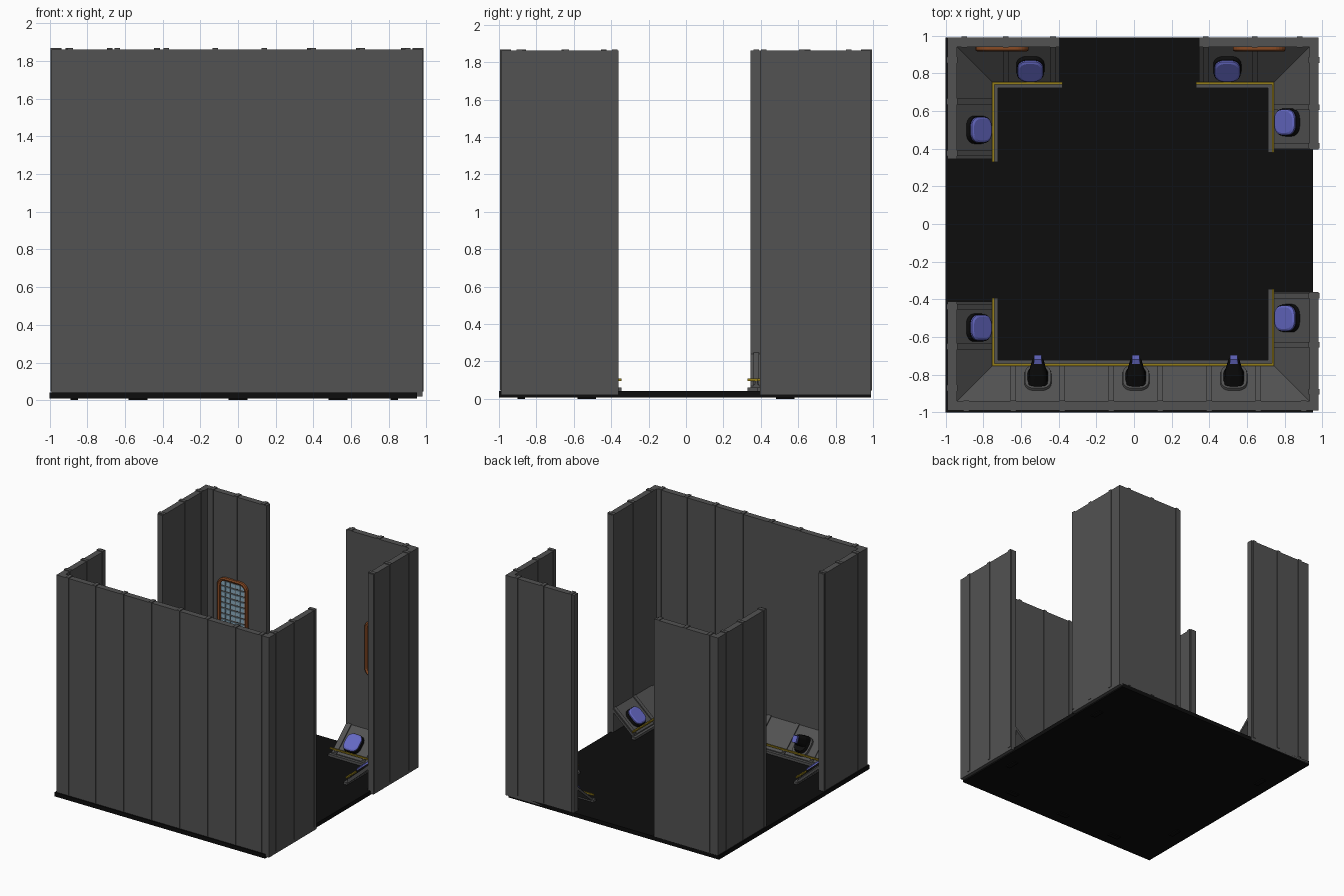
import bpy, bmesh, math
from mathutils import Matrix, Vector

if "Cube" in bpy.data.objects:
    bpy.data.objects.remove(bpy.data.objects["Cube"])

def material(name, rgb):
    m = bpy.data.materials.new(name)
    m.diffuse_color = (*rgb, 1)
    m.use_nodes = True
    m.node_tree.nodes["Principled BSDF"].inputs["Base Color"].default_value = m.diffuse_color
    return m

GREY = material("dark_grey", (0.085, 0.085, 0.085))
BLACK = material("black", (0.004, 0.004, 0.004))
BLUE = material("blue", (0.13, 0.14, 0.55))
YELLOW = material("yellow", (0.3, 0.21, 0.01))
BROWN = material("brown", (0.25, 0.07, 0.018))
GLASS = material("glass", (0.27, 0.43, 0.54))

def finish(name, bm, mat):
    bmesh.ops.recalc_face_normals(bm, faces=bm.faces)
    me = bpy.data.meshes.new(name)
    bm.to_mesh(me)
    bm.free()
    me.materials.append(mat)
    ob = bpy.data.objects.new(name, me)
    bpy.context.collection.objects.link(ob)
    return ob

def loft(bm, rings, closed=False):
    """Skin closed rings of points; cap the ends unless the loft is closed."""
    vs = [[bm.verts.new(p) for p in r] for r in rings]
    n = len(vs[0])
    pairs = list(zip(vs, vs[1:])) + ([(vs[-1], vs[0])] if closed else [])
    for a, b in pairs:
        for i in range(n):
            bm.faces.new((a[i], a[(i + 1) % n], b[(i + 1) % n], b[i]))
    if not closed:
        bm.faces.new(vs[0])
        bm.faces.new(vs[-1])

def sweep(bm, path, profile):
    """Path points (x, y, inward x, inward y); profile points (inset, z)."""
    loft(bm, [[(x + ix * d, y + iy * d, z) for d, z in profile]
              for x, y, ix, iy in path])

def box(bm, lo, hi):
    sweep(bm, [(0, lo[1], 1, 0), (0, hi[1], 1, 0)],
          [(lo[0], lo[2]), (hi[0], lo[2]), (hi[0], hi[2]), (lo[0], hi[2])])

def rect(d0, z0, d1, z1):
    return [(d0, z0), (d1, z0), (d1, z1), (d0, z1)]

def rounded(a, b, r, z=0, n=6):
    pts = []
    for k, (sx, sy) in enumerate([(1, 1), (-1, 1), (-1, -1), (1, -1)]):
        for i in range(n + 1):
            t = math.pi / 2 * (k + i / n)
            pts.append(Vector((sx * (a - r) + r * math.cos(t),
                               sy * (b - r) + r * math.sin(t), z)))
    return pts

def pad(name, M, a, b, r, levels, mat):
    """Rounded block; levels are (height, scale)."""
    bm = bmesh.new()
    loft(bm, [[M @ p for p in rounded(a * s, b * s, r * s, z)] for z, s in levels])
    return finish(name, bm, mat)

L, R, F, B = -0.99, 0.98, -0.99, 0.99
SIDES = {"left": (1, 0), "right": (-1, 0), "front": (0, 1), "back": (0, -1)}

def at(side, s):
    ix, iy = SIDES[side]
    x = {"left": L, "right": R}.get(side, s)
    y = {"front": F, "back": B}.get(side, s)
    return (x, y, ix, iy)

def wall_frame(side, s, d, z, tilt=0):
    """Frame with x along the wall, y inward, z up, tipped by tilt."""
    x, y, ix, iy = at(side, s)
    m = Matrix(((iy, ix, 0), (-ix, iy, 0), (0, 0, 1))).to_4x4()
    return (Matrix.Translation((x + ix * d, y + iy * d, z)) @ m
            @ Matrix.Rotation(-tilt, 4, 'X'))

# Floor slab with small feet
bm = bmesh.new()
box(bm, (-1, -1, 0.008), (0.95, 0.99, 0.042))
for x in (-0.53, 0.0, 0.53):
    box(bm, (x - 0.05, -0.9, 0), (x + 0.05, -0.86, 0.01))
for x in (-0.87, 0.83):
    for y in (-0.53, 0.53):
        box(bm, (x - 0.02, y - 0.05, 0), (x + 0.02, y + 0.05, 0.01))
finish("floor", bm, BLACK)

# Three wall runs, each with a sloped panel, curb and rail following the corners
runs = {
    "back_left": [at("left", 0.345), (L, B, 1, -1), at("back", -0.395)],
    "back_right": [at("back", 0.345), (R, B, -1, -1), at("right", 0.395)],
    "front": [at("right", -0.36), (R, F, -1, 1), (L, F, 1, 1), at("left", -0.41)],
}
for name, path in runs.items():
    for part, profile, mat in (
            ("wall", rect(0, 0.02, 0.05, 1.862), GREY),
            ("slope", [(0.05, 0.24), (0.245, 0.07), (0.245, 0.045), (0.05, 0.215)], GREY),
            ("curb", rect(0.235, 0.04, 0.268, 0.062), GREY),
            ("rail", rect(0.237, 0.096, 0.249, 0.108), YELLOW)):
        bm = bmesh.new()
        pts = path
        if part in ("curb", "rail"):  # these overhang the openings a little
            pts = list(path)
            for i in (0, -1):
                x, y, ix, iy = pts[i]
                pts[i] = ((x - math.copysign(0.016, x), y, ix, iy) if ix == 0
                          else (x, y - math.copysign(0.016, y), ix, iy))
        sweep(bm, pts, profile)
        finish(f"{name}_{part}", bm, mat)

# Ribs on walls and slopes, plus rail posts
ribs = {
    "front": (-0.89, -0.64, -0.38, -0.12, 0.14, 0.40, 0.66, 0.90),
    "back": (-0.9, -0.68, -0.43, 0.38, 0.64, 0.88),
    "left": (-0.87, -0.65, -0.44, 0.375, 0.65, 0.87),
    "right": (-0.89, -0.64, -0.38, 0.415, 0.62, 0.87),
}
walls, slopes, posts = bmesh.new(), bmesh.new(), bmesh.new()
for side, places in ribs.items():
    for s in places:
        seg = [at(side, s - 0.015), at(side, s + 0.015)]
        sweep(walls, seg, rect(-0.004, 0.045, 0.054, 1.868))
        if abs(s) < 0.72:
            sweep(slopes, seg, [(0.05, 0.252), (0.247, 0.078), (0.247, 0.06), (0.05, 0.23)])
            sweep(posts, [at(side, s - 0.006), at(side, s + 0.006)],
                  rect(0.237, 0.06, 0.247, 0.1))
finish("wall_ribs", walls, GREY)
finish("slope_ribs", slopes, GREY)
finish("rail_posts", posts, GREY)

# Blue screens on the slopes
TILT = math.atan2(0.17, 0.195)
for side, s in (("left", 0.5), ("left", -0.55), ("right", 0.54), ("right", -0.5),
                ("back", -0.55), ("back", 0.495)):
    M = wall_frame(side, s, 0.16, 0.144, TILT)
    pad(f"screen_base_{side}", M, 0.075, 0.08, 0.055, [(-0.005, 1), (0.025, 0.95)], BLACK)
    pad(f"screen_{side}", M, 0.07, 0.074, 0.05, [(0.02, 0.97), (0.034, 0.95), (0.04, 0.8)], BLUE)

# Black consoles with blue tips along the front
for s in (-0.51, 0.01, 0.53):
    M = wall_frame("front", s, 0.17, 0.136, TILT)
    pad("console_plate", M, 0.072, 0.085, 0.05, [(-0.005, 1), (0.015, 0.95)], GREY)
    pad("console_base", M, 0.056, 0.068, 0.045, [(0.01, 1), (0.04, 0.85)], BLACK)
    N = wall_frame("front", s, 0.15, 0.17, math.radians(62))
    pad("console_neck", N, 0.05, 0.045, 0.03, [(0, 1), (0.06, 0.95), (0.13, 0.6)], BLACK)
    pad("console_tip", N, 0.022, 0.03, 0.008, [(0.125, 1), (0.15, 0.9)], BLUE)

# Rounded windows on the back wall, with a grid of panes
for s in (-0.7, 0.665):
    M = wall_frame("back", s, 0.05, 0.93) @ Matrix.Rotation(-math.pi / 2, 4, 'X')
    bm = bmesh.new()
    loft(bm, [[M @ p for p in rounded(a, b, r, z)] for a, b, r, z in (
        (0.14, 0.235, 0.07, -0.005), (0.14, 0.235, 0.07, 0.018),
        (0.13, 0.225, 0.06, 0.025), (0.115, 0.21, 0.05, 0.018),
        (0.115, 0.21, 0.05, -0.005))], closed=True)
    finish("window_frame", bm, BROWN)
    bm = bmesh.new()
    for i in range(5):
        for j in range(9):
            x, y = (i - 2) * 0.045, (j - 4) * 0.046
            box(bm, (x - 0.019, y - 0.016, -0.005), (x + 0.019, y + 0.016, 0.008))
    bm.transform(M)
    finish("window_panes", bm, GLASS)
